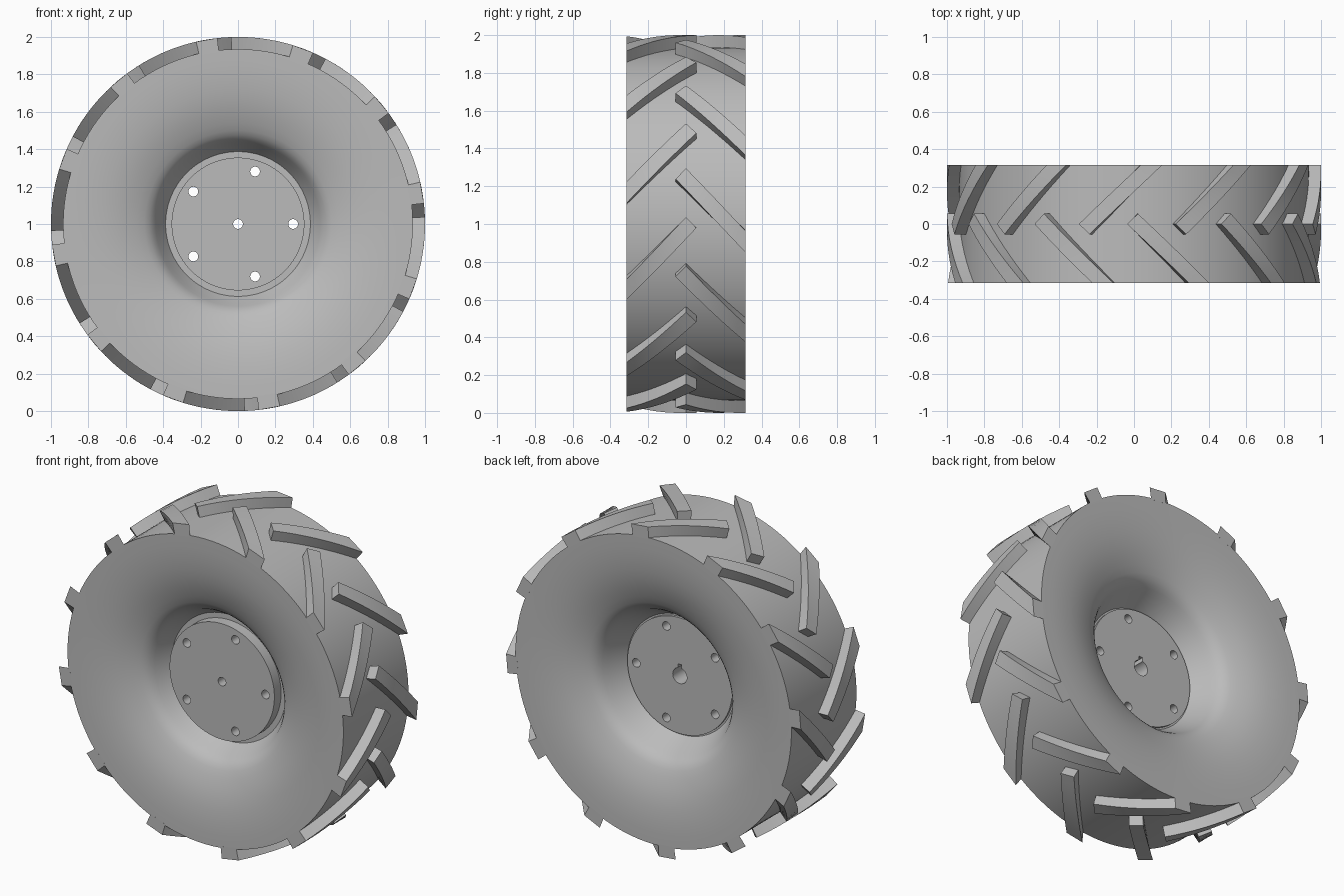
import bpy, bmesh
from math import sin, cos, pi, radians
from mathutils import Matrix, Vector

if "Cube" in bpy.data.objects:
    bpy.data.objects.remove(bpy.data.objects["Cube"])

GREY = (0.5, 0.5, 0.5, 1)
grey = bpy.data.materials.new("plain_grey")
grey.use_nodes = True
grey.diffuse_color = GREY
grey.node_tree.nodes["Principled BSDF"].inputs["Base Color"].default_value = GREY

HALF = 0.315      # half the tyre width
TREAD = 0.935     # tread radius
OUTER = 1.0       # lug radius
LUGS = 12         # lugs per side


def polar(r, a, y):
    return Vector((r * cos(a), y, 1 + r * sin(a)))


def finish(bm, name):
    bmesh.ops.recalc_face_normals(bm, faces=bm.faces)
    mesh = bpy.data.meshes.new(name)
    bm.to_mesh(mesh)
    bm.free()
    ob = bpy.data.objects.new(name, mesh)
    bpy.context.collection.objects.link(ob)
    mesh.materials.append(grey)
    return ob


def smooth(ob, angle=30):
    bpy.ops.object.select_all(action='DESELECT')
    ob.select_set(True)
    bpy.context.view_layer.objects.active = ob
    bpy.ops.object.shade_smooth_by_angle(angle=radians(angle))


def revolve(profile, name, steps=128):
    """Turn a closed (radius, y) outline about the axle."""
    bm = bmesh.new()
    rings = [[bm.verts.new(polar(r, 2 * pi * i / steps, y)) for r, y in profile]
             for i in range(steps)]
    n = len(profile)
    for i in range(steps):
        a, b = rings[i], rings[(i + 1) % steps]
        for j in range(n):
            k = (j + 1) % n
            bm.faces.new((a[j], a[k], b[k], b[j]))
    return finish(bm, name)


def add_cylinder(bm, r, y0, y1, x=0, z=1, sides=32):
    place = Matrix.Translation((x, (y0 + y1) / 2, z)) @ Matrix.Rotation(pi / 2, 4, 'X')
    bmesh.ops.create_cone(bm, cap_ends=True, segments=sides, radius1=r, radius2=r,
                          depth=y1 - y0, matrix=place)


def cut(ob, bm):
    cutter = finish(bm, "cutter")
    cutter.hide_render = True
    mod = ob.modifiers.new("cut", 'BOOLEAN')
    mod.operation, mod.solver, mod.object = 'DIFFERENCE', 'EXACT', cutter
    bpy.context.view_layer.objects.active = ob
    bpy.ops.object.modifier_apply(modifier=mod.name)
    bpy.data.objects.remove(cutter)


# Tyre: flat tread, dished sidewalls and a rounded lip into the throat
sidewall = [(TREAD, 0.315), (0.86, 0.314), (0.79, 0.31), (0.72, 0.302), (0.66, 0.291),
            (0.6, 0.275), (0.54, 0.253), (0.5, 0.235), (0.475, 0.22), (0.455, 0.2),
            (0.44, 0.178), (0.425, 0.15)]
front = [(r, -y) for r, y in sidewall] + [(0.387, -0.09), (0.345, -0.09)]
back = [(0.345, 0.045), (0.365, 0.045)] + sidewall[::-1]
smooth(revolve(front + back, "tyre"))

# Hub disc with bolt holes, axle bore and keyed socket at the back
bm = bmesh.new()
add_cylinder(bm, 0.355, -0.155, 0.06, sides=128)
hub = finish(bm, "hub")

bm = bmesh.new()
add_cylinder(bm, 0.026, -0.3, 0.3)
for i in range(5):
    c = polar(0.295, 2 * pi * i / 5, 0)
    add_cylinder(bm, 0.026, -0.3, 0.3, c.x, c.z)
cut(hub, bm)

bm = bmesh.new()
add_cylinder(bm, 0.048, -0.08, 0.3)
cut(hub, bm)

bm = bmesh.new()
bmesh.ops.create_cube(bm, size=1, matrix=Matrix.Translation((0, 0.11, 1.045))
                      @ Matrix.Diagonal((0.025, 0.38, 0.05, 1)))
cut(hub, bm)
smooth(hub)


# Slanted lugs: each bar wraps the tread and is trimmed flush with the sidewall
def add_lug(bm, angle, side, parts=8):
    edge_a = ((0.0, 0.03), (-HALF, -0.305))
    edge_b = ((0.055, -0.028), (-HALF, -0.42))
    rows = []
    for i in range(parts + 1):
        t = i / parts
        row = []
        for (y0, a0), (y1, a1) in (edge_a, edge_b):
            y, a = y0 + (y1 - y0) * t, angle + a0 + (a1 - a0) * t
            row += [bm.verts.new(polar(r, a, side * y)) for r in (TREAD - 0.008, OUTER)]
        rows.append((row[0], row[1], row[3], row[2]))
    for p, q in zip(rows, rows[1:]):
        for j in range(4):
            k = (j + 1) % 4
            bm.faces.new((p[j], p[k], q[k], q[j]))
    bm.faces.new(rows[0])
    bm.faces.new(rows[-1])


for name, side, shift in (("front_lugs", 1, 0.4), ("back_lugs", -1, 15.4)):
    bm = bmesh.new()
    for i in range(LUGS):
        add_lug(bm, radians(shift + 360 / LUGS * i), side)
    smooth(finish(bm, name))
